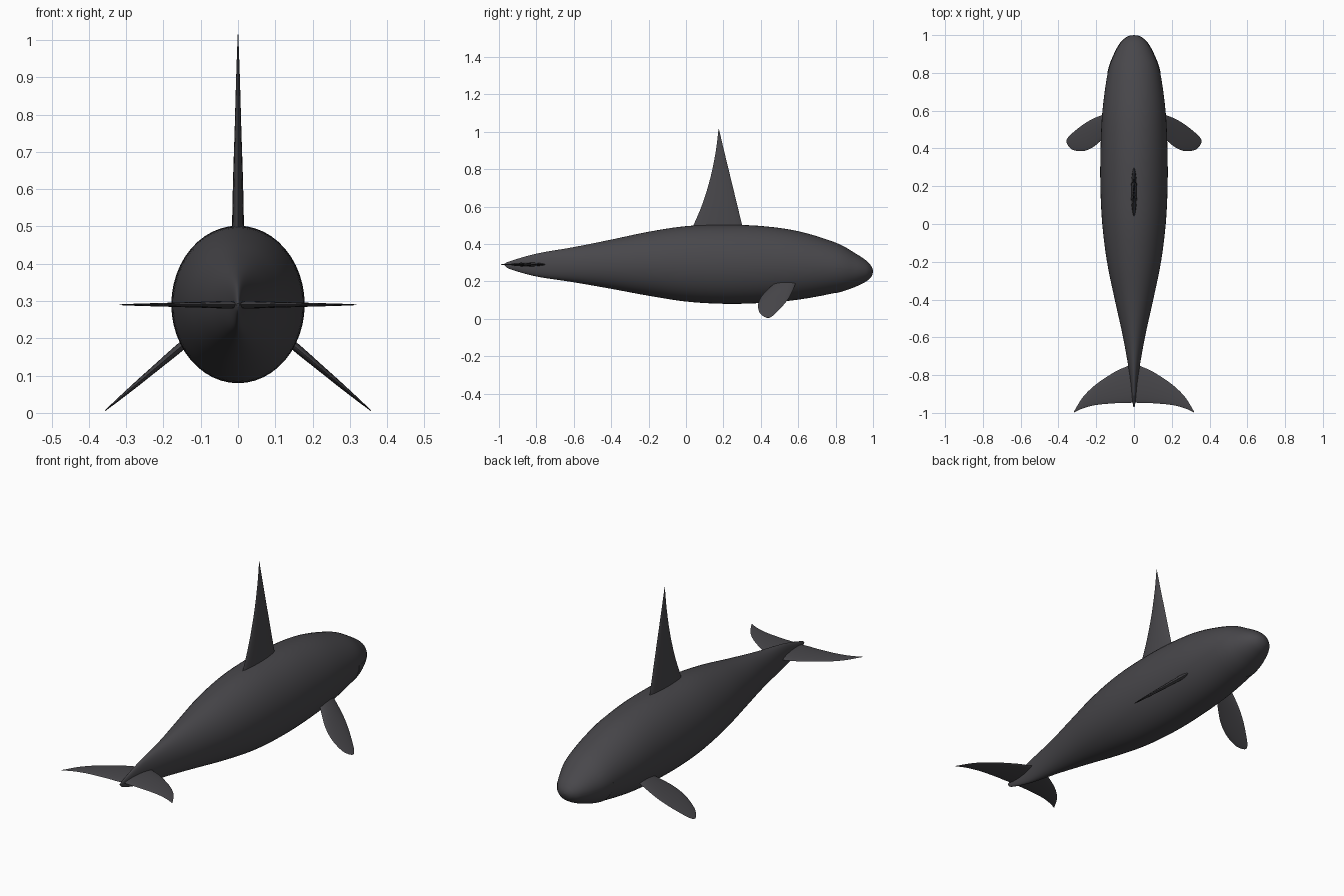
import bpy, bmesh, math
from mathutils import Vector

cube = bpy.data.objects.get("Cube")
if cube:
    bpy.data.objects.remove(cube, do_unlink=True)

skin = bpy.data.materials.new("dark grey skin")
skin.use_nodes = True
colour = (0.065, 0.063, 0.07, 1)
skin.diffuse_color = colour
bsdf = skin.node_tree.nodes["Principled BSDF"]
bsdf.inputs["Base Color"].default_value = colour
bsdf.inputs["Roughness"].default_value = 0.6


def resample(rows, steps):
    """Smooth curve through rows of numbers (Catmull-Rom)."""
    rows = [Vector(r) for r in rows]
    pts = [2 * rows[0] - rows[1]] + rows + [2 * rows[-1] - rows[-2]]
    out = []
    for i in range(1, len(pts) - 2):
        a, b, c, d = pts[i - 1:i + 3]
        for k in range(steps):
            t = k / steps
            out.append(0.5 * (2 * b + (c - a) * t + (2 * a - 5 * b + 4 * c - d) * t * t
                              + (3 * b - a - 3 * c + d) * t ** 3))
    return out + [rows[-1]]


def loft(name, rings, closed=True, angle=60):
    """Skin a list of point rings, capping both ends if they are closed."""
    bm = bmesh.new()
    loops = [[bm.verts.new(p) for p in ring] for ring in rings]
    n = len(loops[0])
    for a, b in zip(loops, loops[1:]):
        for i in range(n if closed else n - 1):
            j = (i + 1) % n
            bm.faces.new((a[i], a[j], b[j], b[i]))
    if closed:
        bm.faces.new(loops[0])
        bm.faces.new(loops[-1])
    bmesh.ops.recalc_face_normals(bm, faces=bm.faces)
    mesh = bpy.data.meshes.new(name)
    bm.to_mesh(mesh)
    bm.free()
    mesh.materials.append(skin)
    obj = bpy.data.objects.new(name, mesh)
    bpy.context.collection.objects.link(obj)
    bpy.ops.object.select_all(action='DESELECT')
    obj.select_set(True)
    bpy.context.view_layer.objects.active = obj
    bpy.ops.object.shade_smooth_by_angle(angle=math.radians(angle))
    return obj


def section(row, start=0, sweep=2 * math.pi, count=48, grow=0.0):
    """Elliptical body section from (y, bottom, top, half width)."""
    y, low, high, half = row
    mid, rise = (low + high) / 2, (high - low) / 2
    angles = [start + sweep * i / count for i in range(count + (sweep < 6))]
    return [Vector(((half + grow) * math.cos(a), y, mid + (rise + grow) * math.sin(a)))
            for a in angles]


def fin(name, rows, place, steps=5, count=10):
    """Lens-shaped blade from (span, leading y, trailing y, half thickness)."""
    rings = []
    for s, lead, trail, thick in resample(rows, steps):
        ring = []
        for i in range(2 * count):
            a = math.pi * i / count
            y = (lead + trail) / 2 + (lead - trail) / 2 * math.cos(a)
            side = math.sin(a) * abs(math.sin(a)) ** 0.3
            ring.append(place(s, y, thick * side))
        rings.append(ring)
    return loft(name, rings, angle=45)


# Body: stations of y, bottom, top, half width
stations = [
    (-0.97, 0.286, 0.294, 0.003), (-0.94, 0.265, 0.308, 0.008), (-0.8, 0.226, 0.348, 0.023),
    (-0.6, 0.195, 0.383, 0.058), (-0.4, 0.16, 0.423, 0.102), (-0.2, 0.123, 0.465, 0.143),
    (0, 0.092, 0.495, 0.168), (0.2, 0.08, 0.502, 0.178), (0.4, 0.084, 0.496, 0.177),
    (0.6, 0.102, 0.468, 0.167), (0.8, 0.139, 0.407, 0.139), (0.9, 0.171, 0.353, 0.104),
    (0.96, 0.2, 0.314, 0.07), (0.985, 0.22, 0.289, 0.044), (0.996, 0.237, 0.271, 0.023),
    (1.0, 0.252, 0.256, 0.002)]
body_rows = resample(stations, 5)
loft("body", [section(r) for r in body_rows])

# Lower jaw: a thin raised shell under the mouth line
jaw_rows = [r for r in body_rows if 0.79 < r[0] < 0.998]
jaw = [section(r, math.pi, math.pi, 32, 0.0025) for r in jaw_rows]
jaw.insert(0, section(jaw_rows[0], math.pi, math.pi, 32, -0.003))
loft("lower_jaw", jaw, closed=False, angle=40)

# Dorsal fin
fin("dorsal_fin", [
    (0.44, 0.312, 0.01, 0.017), (0.5, 0.3, 0.04, 0.016), (0.62, 0.271, 0.09, 0.0135),
    (0.76, 0.237, 0.132, 0.009), (0.9, 0.203, 0.16, 0.005), (1.015, 0.176, 0.174, 0.0008)],
    lambda s, y, t: Vector((t, y, s)))

# Paired pectoral fins and tail flukes
slope = Vector((0.207, 0, -0.175)).normalized()
for sign, side in ((1, "left"), (-1, "right")):
    def pectoral(s, y, t):
        x, z = s - t * slope.z, 0.182 - (s - 0.148) * 0.845 + t * slope.x
        return Vector((sign * x, y, z))

    def fluke(s, y, t):
        return Vector((sign * s, y, 0.29 + t))

    fin(side + "_pectoral_fin", [
        (0.11, 0.595, 0.5, 0.012), (0.17, 0.576, 0.445, 0.011), (0.22, 0.556, 0.405, 0.009),
        (0.27, 0.526, 0.386, 0.007), (0.32, 0.487, 0.391, 0.004), (0.345, 0.464, 0.41, 0.002),
        (0.357, 0.446, 0.43, 0.001)], pectoral)
    fin(side + "_tail_fluke", [
        (0, -0.735, -0.945, 0.011), (0.04, -0.755, -0.948, 0.01), (0.1, -0.782, -0.949, 0.008),
        (0.2, -0.848, -0.958, 0.005), (0.27, -0.916, -0.976, 0.003),
        (0.318, -0.993, -0.998, 0.001)], fluke)
